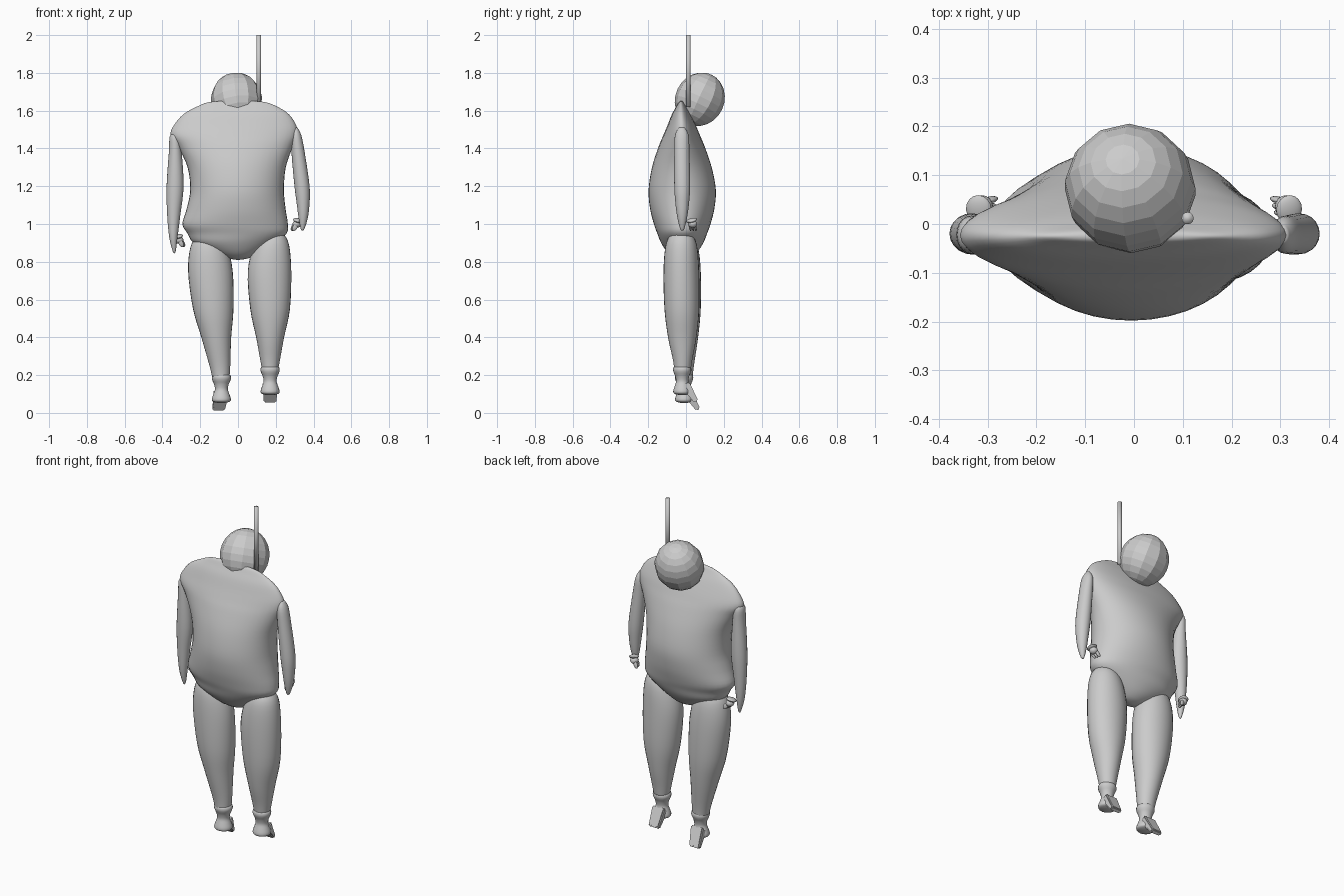
import bpy, bmesh, math
from mathutils import Matrix, Vector


def catmull(a, b, c, d, t):
    return [0.5 * (2 * q + (r - p) * t + (2 * p - 5 * q + 4 * r - s) * t * t
                   + (3 * q - p - 3 * r + s) * t ** 3) for p, q, r, s in zip(a, b, c, d)]


def finish(name, bm, smooth=True):
    bmesh.ops.recalc_face_normals(bm, faces=bm.faces)
    for f in bm.faces:
        f.smooth = smooth
    me = bpy.data.meshes.new(name)
    bm.to_mesh(me)
    bm.free()
    ob = bpy.data.objects.new(name, me)
    bpy.context.collection.objects.link(ob)
    return ob


def loft(name, keys, seg=32, sub=4):
    """Smooth body through ellipses given as (x, y, z, rx, ry)."""
    rows = []
    n = len(keys)
    for i in range(n - 1):
        k = [keys[max(i - 1, 0)], keys[i], keys[i + 1], keys[min(i + 2, n - 1)]]
        rows += [catmull(*k, j / sub) for j in range(sub)]
    rows.append(keys[-1])
    bm = bmesh.new()
    rings = []
    for x, y, z, rx, ry in rows:
        rx, ry = max(rx, 0.001), max(ry, 0.001)
        rings.append([bm.verts.new((x + rx * math.cos(2 * math.pi * s / seg),
                                    y + ry * math.sin(2 * math.pi * s / seg), z))
                      for s in range(seg)])
    for a, b in zip(rings, rings[1:]):
        for s in range(seg):
            t = (s + 1) % seg
            bm.faces.new((a[s], a[t], b[t], b[s]))
    bm.faces.new(rings[0])
    bm.faces.new(rings[-1])
    return finish(name, bm)


def ball(name, loc, size, rot=(0, 0, 0), u=16, v=10, smooth=True):
    bm = bmesh.new()
    bmesh.ops.create_uvsphere(bm, u_segments=u, v_segments=v, radius=1)
    ob = finish(name, bm, smooth)
    ob.location, ob.scale, ob.rotation_euler = loc, size, rot
    return ob


# torso
loft("torso", [
    (0, -.025, 1.652, .06, .006), (-.005, -.025, 1.645, .15, .014),
    (-.005, -.025, 1.62, .215, .028), (-.01, -.025, 1.58, .28, .05),
    (-.016, -.023, 1.52, .325, .076), (-.022, -.023, 1.47, .334, .097),
    (-.014, -.023, 1.41, .304, .122), (-.007, -.022, 1.3, .26, .158),
    (-.005, -.02, 1.18, .248, .178), (-.01, -.02, 1.08, .262, .17),
    (-.015, -.02, 1.0, .279, .15), (-.005, -.02, .95, .262, .132),
    (-.02, -.02, .9, .215, .112), (-.01, -.02, .85, .125, .078),
    (0, -.02, .82, .06, .04), (0, -.02, .81, .005, .005)], 40)

# faceted head, tilted
ball("head", (-.008, .073, 1.66), (.135, .13, .145),
     (math.radians(-25), math.radians(-7), 0), 12, 12, False)

# rope
bm = bmesh.new()
bmesh.ops.create_cone(bm, cap_ends=True, segments=12, radius1=.0125, radius2=.0125,
                      depth=.38, matrix=Matrix.Translation((.11, .012, 1.81)))
finish("rope", bm)

# arms
loft("left_arm", [
    (-.335, -.022, 1.485, .01, .015), (-.335, -.022, 1.46, .027, .036),
    (-.332, -.022, 1.38, .034, .04), (-.333, -.02, 1.2, .045, .042),
    (-.34, -.02, 1.05, .035, .034), (-.342, -.02, .93, .022, .024),
    (-.338, -.018, .86, .009, .01), (-.338, -.018, .845, .002, .002)], 20)
loft("right_arm", [
    (.305, -.022, 1.51, .01, .015), (.308, -.022, 1.47, .027, .036),
    (.318, -.022, 1.38, .035, .04), (.339, -.02, 1.2, .04, .042),
    (.345, -.02, 1.1, .033, .035), (.345, -.02, 1.03, .024, .025),
    (.342, -.02, .975, .01, .011), (.34, -.02, .965, .002, .002)], 20)

# hands: cuff, palm and curled fingers
for side, hx, hz in (("left", -.318, .92), ("right", .318, 1.005)):
    s = 1 if hx > 0 else -1
    ball(side + "_wrist_cuff", (hx, .03, hz + .014), (.027, .03, .011), (.25, .2 * s, 0))
    ball(side + "_palm", (hx - .006 * s, .035, hz - .005), (.023, .024, .02))
    for i in range(3):
        ball(f"{side}_finger_{i + 1}", (hx - s * (.016 + .004 * i), .022 + .014 * i, hz - .022),
             (.013, .007, .022), (.15, .5 * s, 0), 10, 8)

# legs
loft("left_leg", [
    (-.165, -.02, .95, .01, .01), (-.163, -.02, .935, .05, .05),
    (-.155, -.02, .88, .096, .083), (-.146, -.018, .75, .118, .096),
    (-.131, -.016, .55, .107, .094), (-.115, -.013, .4, .079, .077),
    (-.096, -.01, .25, .055, .052), (-.091, -.01, .19, .046, .045)], 28)
loft("right_leg", [
    (.19, -.025, .965, .01, .01), (.188, -.025, .95, .05, .05),
    (.178, -.025, .89, .092, .082), (.167, -.025, .75, .115, .094),
    (.17, -.022, .55, .105, .092), (.17, -.02, .4, .074, .075),
    (.17, -.018, .29, .054, .053), (.17, -.018, .235, .044, .044)], 28)

# ankles with rolled cuffs, and wedge-shaped toes
ANKLE = [(.205, .03), (.2, .047), (.185, .051), (.17, .047), (.152, .039),
         (.125, .034), (.1, .042), (.075, .05), (.06, .045), (.052, .015)]
for side, fx, fy, dz in (("left", -.088, -.01, 0), ("right", .17, -.02, .042)):
    loft(side + "_ankle", [(fx, fy, z + dz, r, r * .95) for z, r in ANKLE], 20, 3)
    bm = bmesh.new()
    bmesh.ops.create_cube(bm, size=1)
    lean = -.015 if side == "left" else 0
    start, end = Vector((fx, fy + .015, .11 + dz)), Vector((fx + lean, fy + .075, .017 + dz))
    for v in bm.verts:
        tip = v.co.z < 0
        base = end if tip else start
        w, t = (.066, .024) if tip else (.08, .05)
        v.co = base + Vector((v.co.x * w, v.co.y * t * .84, v.co.y * t * .54))
    bmesh.ops.bevel(bm, geom=bm.edges[:], offset=.006, segments=2, affect='EDGES')
    finish(side + "_toe", bm, False)
